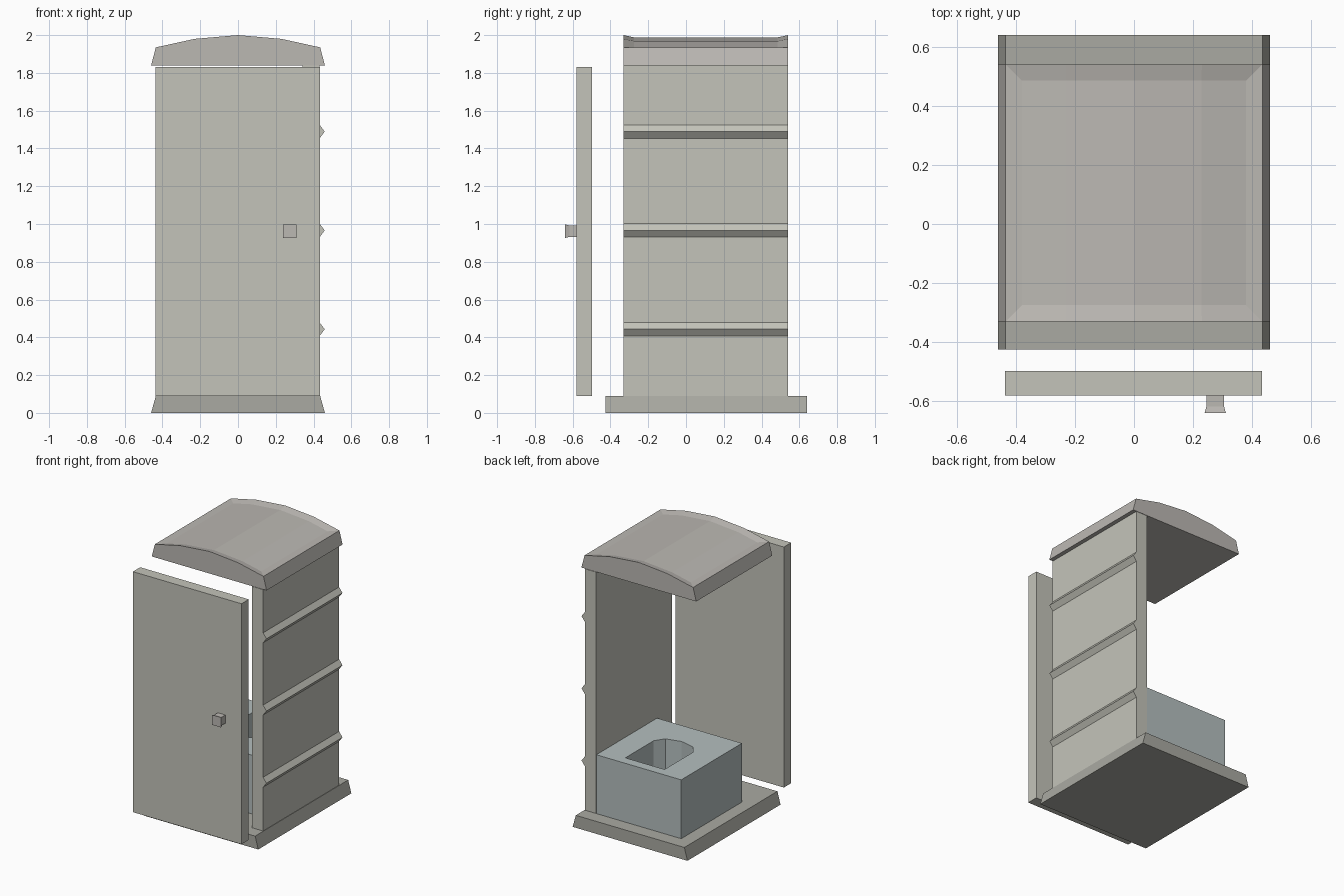
import bpy, bmesh, math

if "Cube" in bpy.data.objects:
    bpy.data.objects.remove(bpy.data.objects["Cube"])

Y0, Y1 = -0.33, 0.54          # cabin front and back


def material(name, rgb):
    m = bpy.data.materials.new(name)
    m.diffuse_color = (*rgb, 1)
    m.use_nodes = True
    m.node_tree.nodes["Principled BSDF"].inputs["Base Color"].default_value = m.diffuse_color
    return m


PANEL = material("panel_grey", (0.55, 0.55, 0.49))
TRIM = material("trim_grey", (0.50, 0.48, 0.45))
BASE = material("base_grey", (0.40, 0.40, 0.36))
SEAT = material("seat_blue_grey", (0.46, 0.52, 0.52))


def finish(bm, name, mat):
    bmesh.ops.recalc_face_normals(bm, faces=bm.faces)
    mesh = bpy.data.meshes.new(name)
    bm.to_mesh(mesh)
    bm.free()
    ob = bpy.data.objects.new(name, mesh)
    bpy.context.collection.objects.link(ob)
    mesh.materials.append(mat)
    return ob


def prism(points, vec):
    """Closed solid from a 3D outline swept along vec."""
    bm = bmesh.new()
    face = bm.faces.new([bm.verts.new(p) for p in points])
    new = bmesh.ops.extrude_face_region(bm, geom=[face], use_keep_orig=True)
    bmesh.ops.translate(bm, vec=vec, verts=[g for g in new["geom"] if isinstance(g, bmesh.types.BMVert)])
    bmesh.ops.recalc_face_normals(bm, faces=bm.faces)
    return bm


def xz_prism(profile, y0, y1):
    return prism([(x, y0, z) for x, z in profile], (0, y1 - y0, 0))


def box(x0, x1, y0, y1, z0, z1):
    return xz_prism([(x0, z0), (x1, z0), (x1, z1), (x0, z1)], y0, y1)


# Base with sloped sides
finish(xz_prism([(-0.46, 0), (0.46, 0), (0.435, 0.09), (-0.435, 0.09)], -0.425, 0.64), "base", BASE)

# Right wall with three pointed ribs
profile = [(0.342, 1.838), (0.342, 0.09), (0.432, 0.09)]
for z in (0.443, 0.966, 1.489):
    profile += [(0.432, z - 0.036), (0.459, z), (0.432, z + 0.036)]
profile.append((0.432, 1.838))
finish(xz_prism(profile, Y0, Y1), "right_wall", PANEL)

# Arched roof with a shallow sunken top panel
half = [(0.46, 1.84), (0.435, 1.935), (0.23, 1.98)]
bm = xz_prism(half + [(0, 2.0)] + [(-x, z) for x, z in reversed(half)], Y0, Y1)
top = [f for f in bm.faces if f.normal.z > 0.8]
bmesh.ops.inset_region(bm, faces=top, thickness=0.055, depth=-0.012, use_even_offset=True)
finish(bm, "roof", TRIM)

# Door standing in front of the cabin
finish(box(-0.436, 0.434, -0.58, -0.497, 0.09, 1.832), "door", PANEL)

# Door knob: square stem flaring at its outer end
bm = bmesh.new()
rings = []
for y, r in ((-0.58, 0.030), (-0.618, 0.030), (-0.64, 0.036)):
    rings.append([bm.verts.new((0.275 + sx * r, y, 0.962 + sz * r))
                  for sx, sz in ((-1, -1), (1, -1), (1, 1), (-1, 1))])
for a, b in zip(rings, rings[1:]):
    for i in range(4):
        j = (i + 1) % 4
        bm.faces.new((a[i], a[j], b[j], b[i]))
bm.faces.new(rings[0])
bm.faces.new(rings[-1])
finish(bm, "door_knob", TRIM)

# Seat box with a round-fronted hole cut into it
seat = finish(box(-0.34, 0.34, -0.155, Y1, 0.09, 0.516), "seat_box", SEAT)
outline = [(0.157, 0.47), (-0.157, 0.47)]
for i in range(5):
    a = math.pi * (1 + i / 4)
    outline.append((0.157 * math.cos(a), 0.145 + 0.095 * math.sin(a)))
cutter = finish(prism([(x, y, 0.13) for x, y in outline], (0, 0, 0.6)), "seat_hole_cutter", SEAT)
cutter.hide_render = True
cutter.hide_viewport = True
cutter.display_type = 'WIRE'
cut = seat.modifiers.new("hole", 'BOOLEAN')
cut.operation = 'DIFFERENCE'
cut.solver = 'EXACT'
cut.object = cutter
